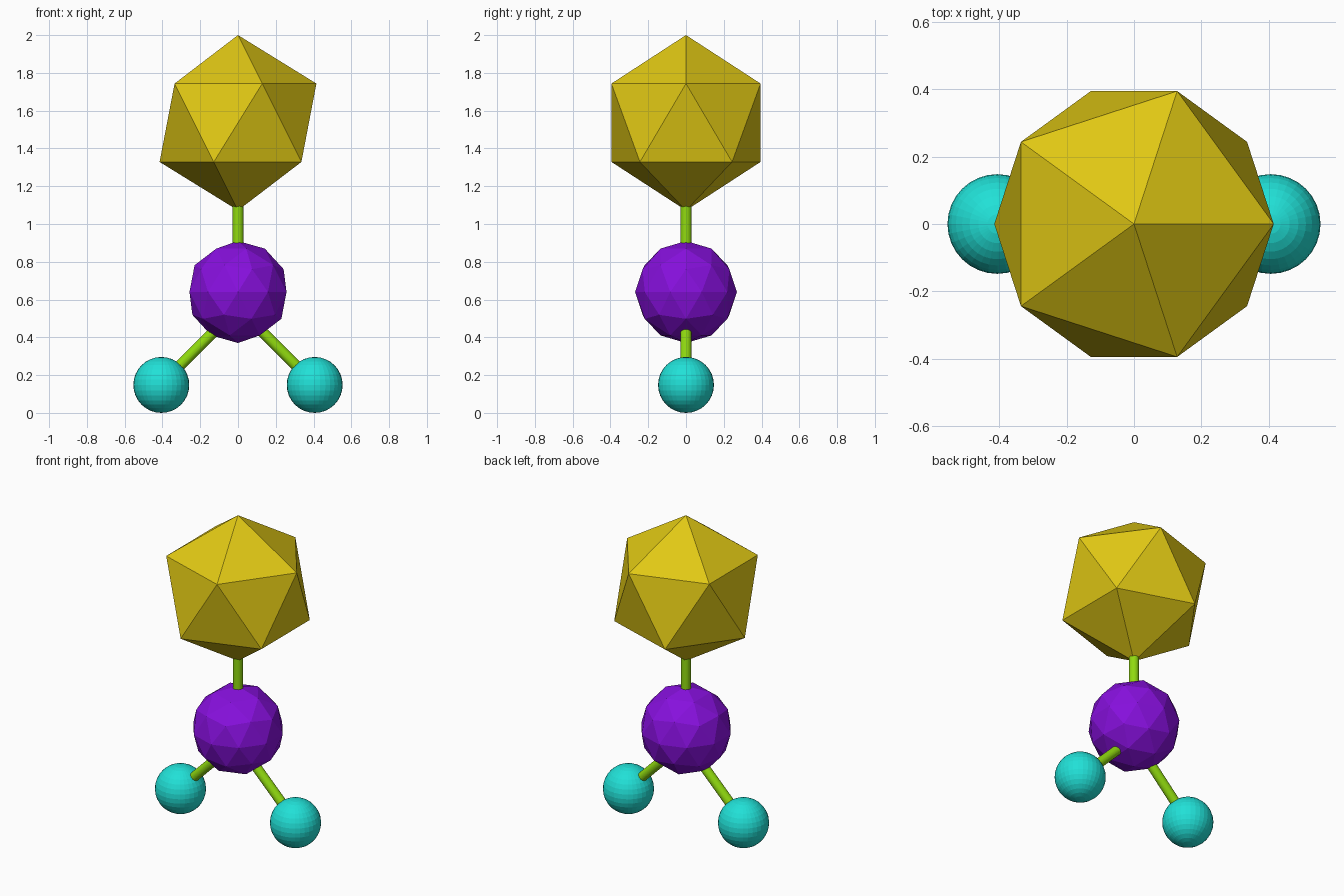
import bpy
from mathutils import Vector

if "Cube" in bpy.data.objects:
    bpy.data.objects.remove(bpy.data.objects["Cube"])


def material(name, rgb):
    mat = bpy.data.materials.new(name)
    mat.diffuse_color = (*rgb, 1)
    mat.use_nodes = True
    mat.node_tree.nodes["Principled BSDF"].inputs["Base Color"].default_value = mat.diffuse_color
    return mat


yellow = material("yellow", (0.75, 0.58, 0.007))
purple = material("purple", (0.24, 0.005, 0.72))
cyan = material("cyan", (0.015, 0.75, 0.68))
green = material("green", (0.28, 0.70, 0.005))


def finish(name, mat):
    ob = bpy.context.object
    ob.name = name
    ob.data.materials.append(mat)
    return ob


def rod(name, start, end, radius=0.029):
    a, b = Vector(start), Vector(end)
    axis = b - a
    bpy.ops.mesh.primitive_cylinder_add(
        vertices=32, radius=radius, depth=axis.length, location=(a + b) / 2,
        rotation=axis.to_track_quat('Z', 'Y').to_euler())
    return finish(name, green)


# Head: plain icosahedron
bpy.ops.mesh.primitive_ico_sphere_add(subdivisions=1, radius=0.464, location=(0, 0, 1.536))
finish("head", yellow)

# Body: faceted ball
bpy.ops.mesh.primitive_ico_sphere_add(subdivisions=2, radius=0.27, location=(0, 0, 0.64))
finish("body", purple)

# Neck joining body and head
rod("neck", (0, 0, 0.82), (0, 0, 1.16))

# Feet and the 45-degree legs that carry the body
for side, s in (("left", -1), ("right", 1)):
    bpy.ops.mesh.primitive_uv_sphere_add(
        segments=32, ring_count=16, radius=0.148, location=(s * 0.406, 0, 0.148))
    finish(side + "_foot", cyan)
    rod(side + "_leg", (s * 0.07, 0, 0.488), (s * 0.36, 0, 0.198))
